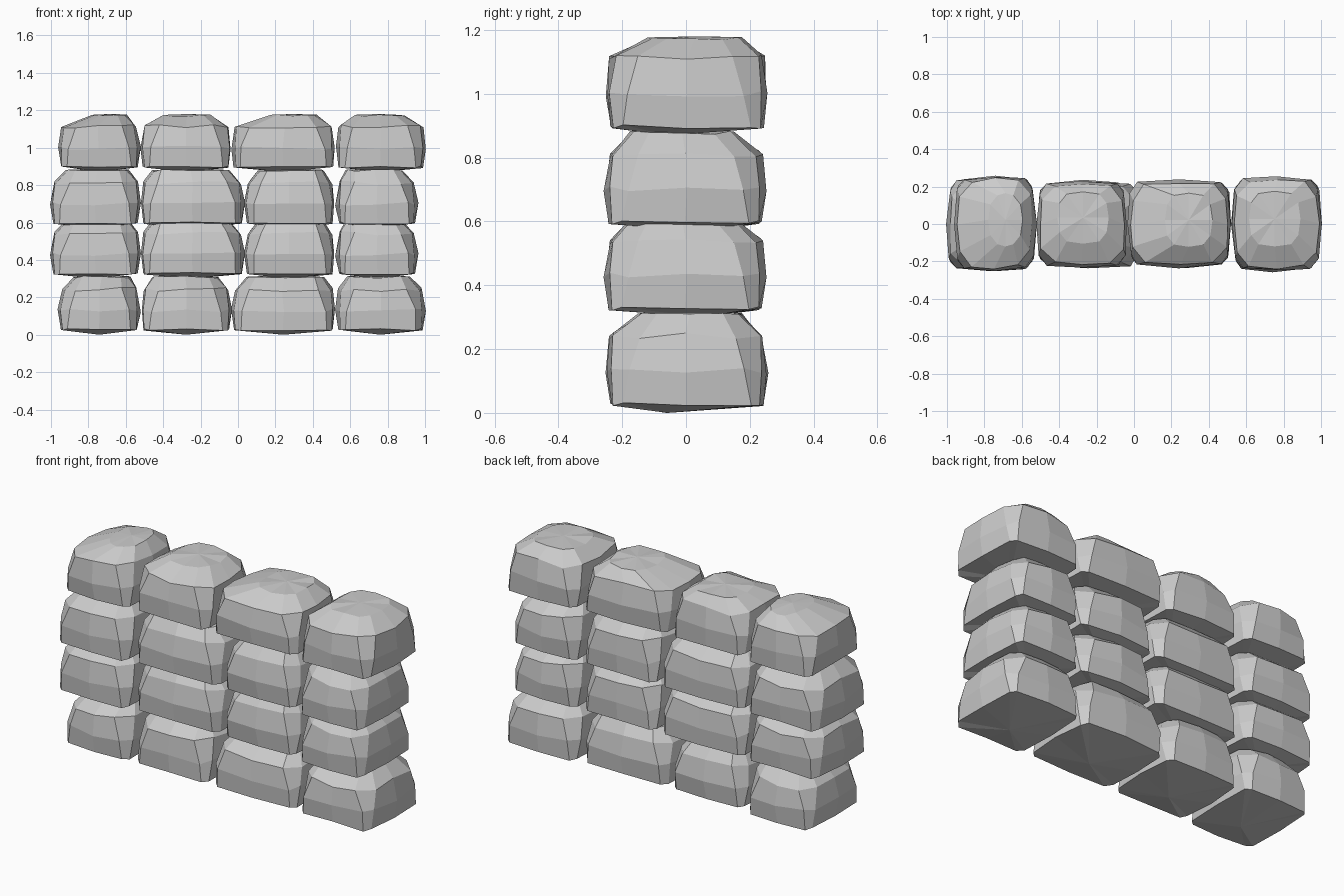
import bpy, bmesh, random
from math import pi

if "Cube" in bpy.data.objects:
    bpy.data.objects.remove(bpy.data.objects["Cube"])

rng = random.Random(11)


def outline(x0, x1, y0, y1, cx, cy, bow):
    """Twelve-sided rounded rectangle, sides bowed outward at the middle."""
    mx, my = (x0 + x1) / 2, (y0 + y1) / 2
    ax, ay = x0 + bow, y0 + bow
    bx, by = x1 - bow, y1 - bow
    return [(x0 + cx, ay), (mx, y0), (x1 - cx, ay),
            (bx, y0 + cy), (x1, my), (bx, y1 - cy),
            (x1 - cx, by), (mx, y1), (x0 + cx, by),
            (ax, y1 - cy), (x0, my), (ax, y0 + cy)]


def stone_mesh(name, x0, x1, y0, y1, left, right, front, back, crown):
    """Chiselled block: four rings, shallow belly, faceted crown on top."""
    # each ring: height, inset, corner cut x, corner cut y, bow, jitter
    rings = [(0.027, 0.013, 0.035, 0.040, 0.008, 0.006),
             (0.130, 0.000, 0.055, 0.070, 0.014, 0.010),
             (0.242, 0.014, 0.080, 0.090, 0.013, 0.012)]
    bm = bmesh.new()
    loops = []
    for z, inset, cx, cy, bow, jit in rings:
        pts = outline(x0 + inset, x1 - inset, y0 + inset, y1 - inset, cx, cy, bow)
        loops.append([bm.verts.new((x + rng.uniform(-jit, jit) * 0.6,
                                    y + rng.uniform(-jit, jit) * 0.6,
                                    z + rng.uniform(-jit, jit))) for x, y in pts])
    # crown ring, set in by a different amount on each side
    pts = outline(x0 + left, x1 - right, y0 + front, y1 - back, 0.05, 0.06, 0.012)
    loops.append([bm.verts.new((x, y, crown + rng.uniform(-0.006, 0.006))) for x, y in pts])
    n = len(loops[0])
    for a, b in zip(loops, loops[1:]):
        for i in range(n):
            j = (i + 1) % n
            bm.faces.new((a[i], a[j], b[j], b[i]))
    mx = (x0 + left + x1 - right) / 2
    my = (y0 + front + y1 - back) / 2
    top = bm.verts.new((mx, my, crown + 0.008))
    low = bm.verts.new(((x0 + x1) / 2, (y0 + y1) / 2 - 0.06, 0.0))
    for i in range(n):
        j = (i + 1) % n
        bm.faces.new((loops[-1][i], loops[-1][j], top))
        bm.faces.new((loops[0][j], loops[0][i], low))
    bmesh.ops.recalc_face_normals(bm, faces=bm.faces[:])
    mesh = bpy.data.meshes.new(name)
    bm.to_mesh(mesh)
    bm.free()
    return mesh


# four different stones making up one course
boxes = [(-0.96, -0.525, -0.25, 0.255),
         (-0.52, -0.035, -0.235, 0.232),
         (-0.035, 0.52, -0.232, 0.235),
         (0.525, 1.00, -0.25, 0.255)]
# crown insets (left, right, front, back): fuller tops below, sloped tops on the wall cap
bed_crowns = [(0.08, 0.05, 0.10, 0.08), (0.06, 0.07, 0.10, 0.06),
              (0.08, 0.06, 0.09, 0.06), (0.06, 0.08, 0.10, 0.08)]
cap_crowns = [(0.18, 0.07, 0.13, 0.09), (0.11, 0.10, 0.13, 0.06),
              (0.20, 0.10, 0.11, 0.07), (0.09, 0.11, 0.13, 0.08)]
bed = [stone_mesh(f"bed_stone_{c + 1}", *boxes[c], *bed_crowns[c], 0.308) for c in range(4)]
cap = [stone_mesh(f"cap_stone_{c + 1}", *boxes[c], *cap_crowns[c], 0.302) for c in range(4)]

# four courses, the middle two turned end for end
courses = [(0.0, 0, bed), (0.300, pi, bed), (0.57, pi, bed), (0.870, 0, cap)]
for r, (z, turn, meshes) in enumerate(courses):
    for c, mesh in enumerate(meshes):
        ob = bpy.data.objects.new(f"wall_stone_course{r + 1}_{c + 1}", mesh)
        ob.location.z = z
        ob.rotation_euler.z = turn
        bpy.context.collection.objects.link(ob)
